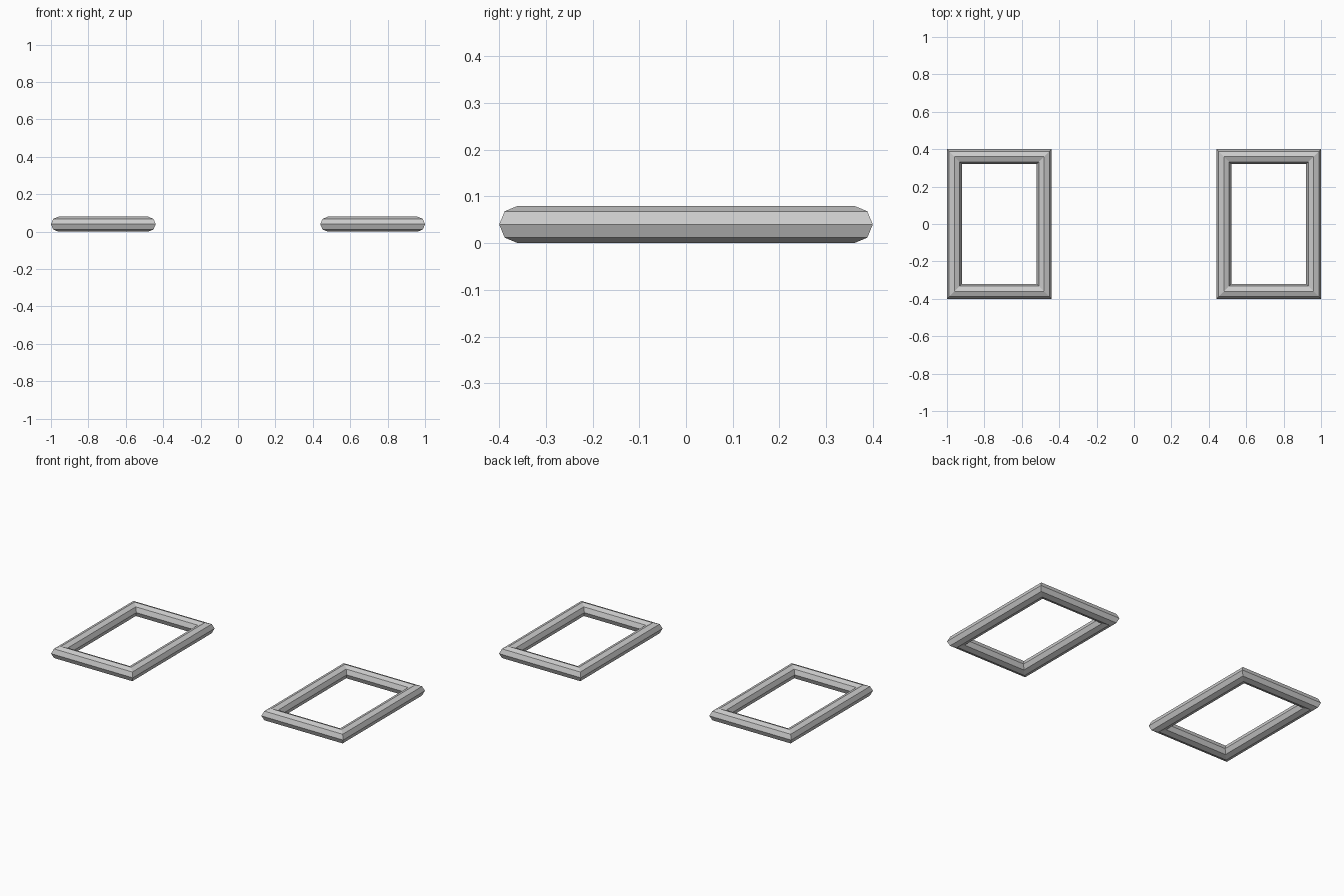
import bpy
import math

if "Cube" in bpy.data.objects:
    bpy.data.objects.remove(bpy.data.objects["Cube"])

R = 0.04                 # tube radius
SIDES = 8                # octagonal cross-section
HX, HY = 0.24, 0.36      # half size of the tube centre line


def rectangular_ring(name, cx):
    # Sweep an octagon round a rectangle with mitred corners
    corners = [(-1, -1), (1, -1), (1, 1), (-1, 1)]
    verts, faces = [], []
    for sx, sy in corners:
        for i in range(SIDES):
            a = math.tau * i / SIDES
            off = R * math.cos(a)
            verts.append((cx + sx * (HX + off), sy * (HY + off), R + R * math.sin(a)))
    for c in range(4):
        n = (c + 1) % 4
        for i in range(SIDES):
            j = (i + 1) % SIDES
            faces.append((c * SIDES + i, n * SIDES + i, n * SIDES + j, c * SIDES + j))
    mesh = bpy.data.meshes.new(name)
    mesh.from_pydata(verts, [], faces)
    mesh.update()
    obj = bpy.data.objects.new(name, mesh)
    bpy.context.collection.objects.link(obj)
    return obj


# Matching left and right frames
for side, s in (("left", -1), ("right", 1)):
    rectangular_ring(side + "_frame", s * 0.72)
